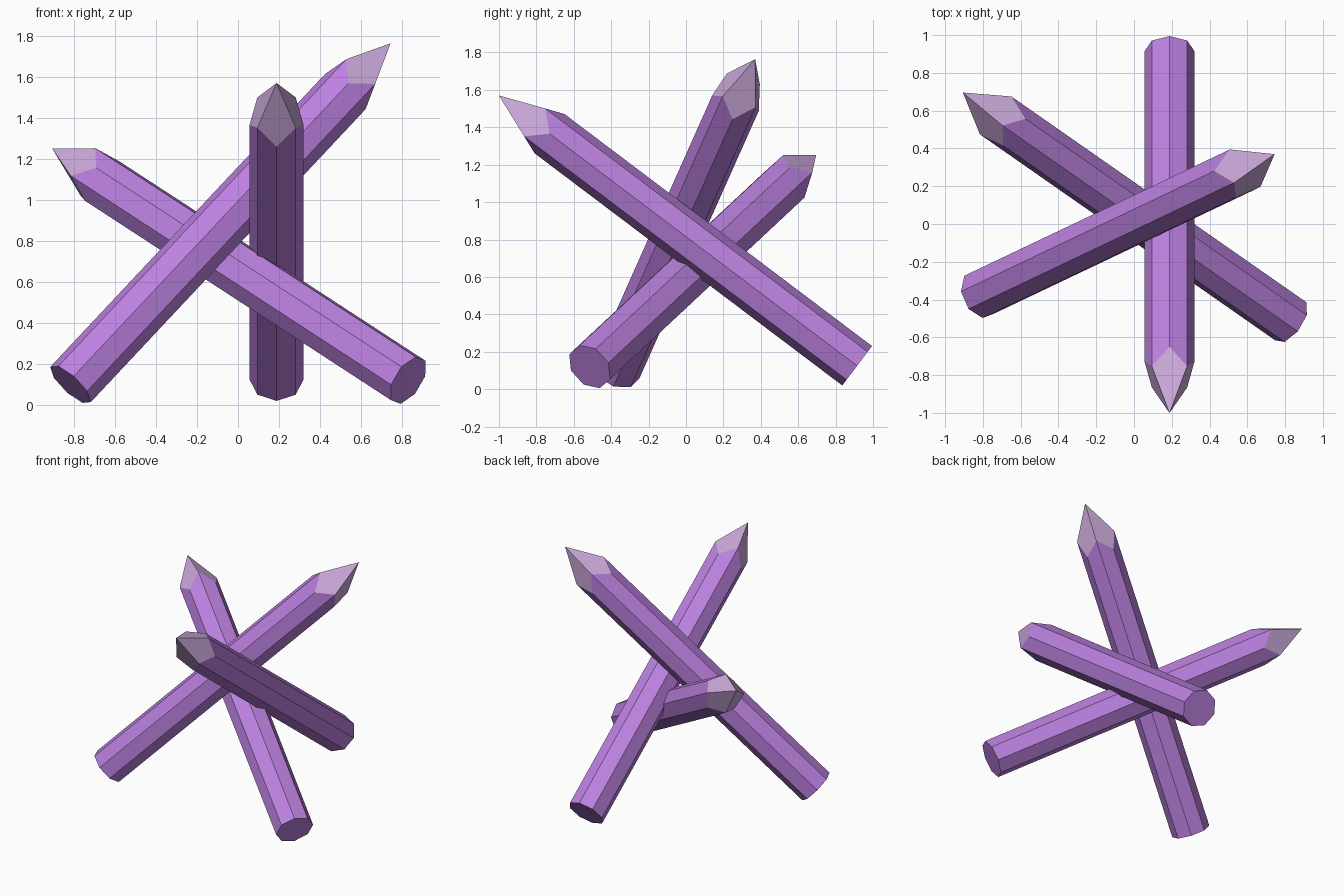
import bpy, bmesh, math
from mathutils import Vector

if "Cube" in bpy.data.objects:
    bpy.data.objects.remove(bpy.data.objects["Cube"])

RADIUS, SHOULDER, STEP, LENGTH, SIDES = 0.132, 2.06, 0.10, 2.40, 8


def material(name, color):
    m = bpy.data.materials.new(name)
    m.diffuse_color = color
    m.use_nodes = True
    m.node_tree.nodes["Principled BSDF"].inputs["Base Color"].default_value = m.diffuse_color
    return m


body_mat = material("purple_crystal", (0.50, 0.22, 0.74, 1))
tip_mat = material("pale_crystal", (0.60, 0.40, 0.70, 1))


def crystal(name, base, tip):
    """Octagonal shaft with a zigzag shoulder and a pointed tip."""
    bm = bmesh.new()
    low, high = [], []
    for i in range(SIDES):
        a = 2 * math.pi * i / SIDES
        x, y = RADIUS * math.cos(a), RADIUS * math.sin(a)
        low.append(bm.verts.new((x, y, 0)))
        high.append(bm.verts.new((x, y, SHOULDER + STEP * (i % 2))))
    apex = bm.verts.new((0, 0, LENGTH))
    bm.faces.new(low[::-1])
    for i in range(SIDES):
        j = (i + 1) % SIDES
        bm.faces.new((low[i], low[j], high[j], high[i]))
        bm.faces.new((high[i], high[j], apex)).material_index = 1
    mesh = bpy.data.meshes.new(name)
    bm.to_mesh(mesh)
    bm.free()
    mesh.materials.append(body_mat)
    mesh.materials.append(tip_mat)
    obj = bpy.data.objects.new(name, mesh)
    bpy.context.collection.objects.link(obj)
    # lean the crystal from its base towards its tip
    direction = Vector(tip) - Vector(base)
    obj.location = base
    obj.rotation_mode = 'QUATERNION'
    obj.rotation_quaternion = Vector((0, 0, 1)).rotation_difference(direction)


# three crossing crystals: base centre, tip
crystal("right_leaning_crystal", (-0.817, -0.373, 0.10), (0.745, 0.37, 1.765))
crystal("left_leaning_crystal", (0.83, -0.515, 0.12), (-0.912, 0.70, 1.255))
crystal("front_leaning_crystal", (0.188, 0.915, 0.125), (0.188, -1.0, 1.57))
